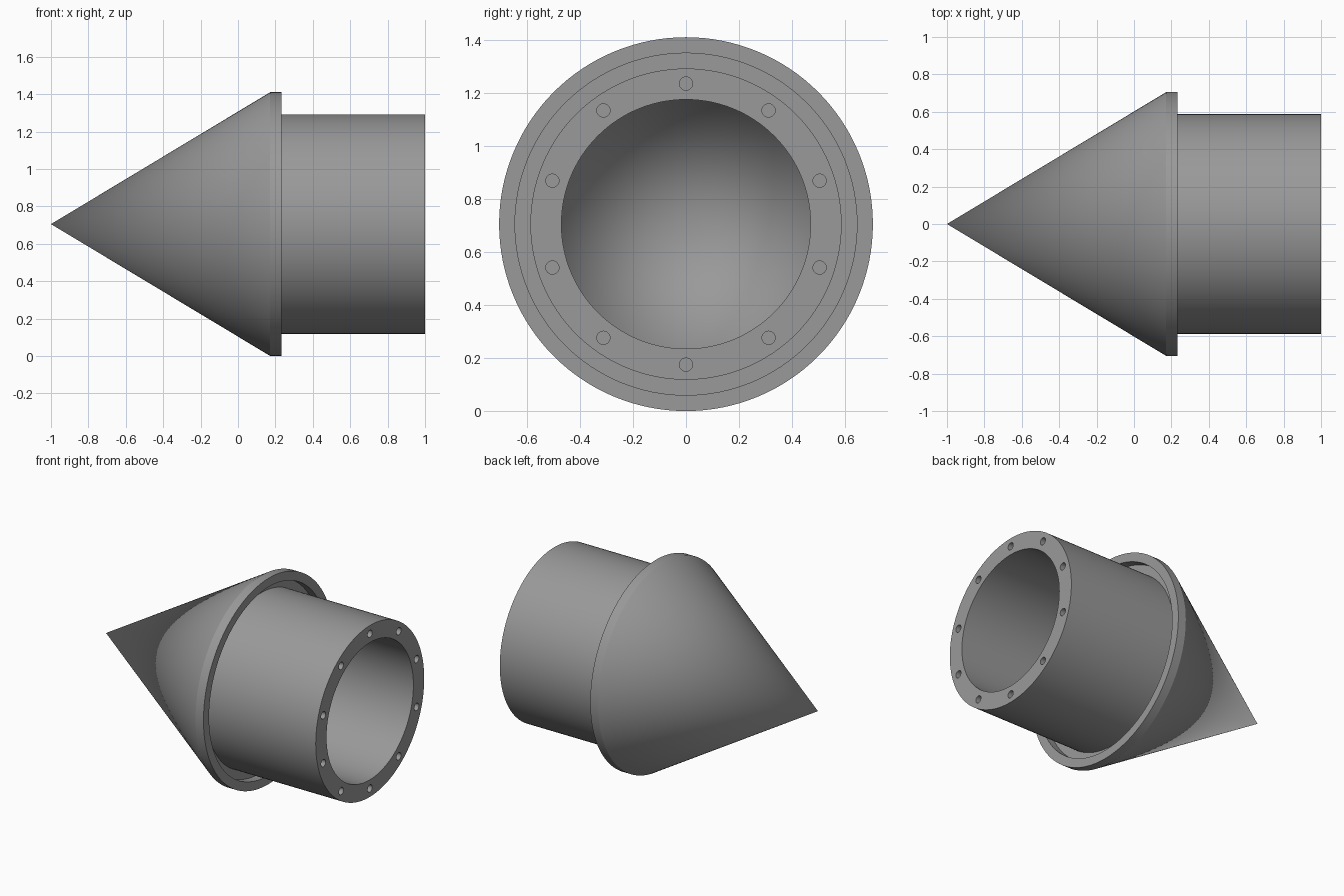
import bpy, bmesh, math
from mathutils import Matrix, Vector

if "Cube" in bpy.data.objects:
    bpy.data.objects.remove(bpy.data.objects["Cube"])

AXIS_Z = 0.705
SEGMENTS = 128

metal = bpy.data.materials.new("mid grey metal")
metal.diffuse_color = (0.32, 0.32, 0.32, 1)
metal.use_nodes = True
metal.node_tree.nodes["Principled BSDF"].inputs["Base Color"].default_value = metal.diffuse_color


def revolve(name, profile):
    """Spin an (x, radius) profile around the horizontal x axis."""
    bm = bmesh.new()
    verts = [bm.verts.new((x, 0, r)) for x, r in profile]
    edges = [bm.edges.new(pair) for pair in zip(verts, verts[1:])]
    bmesh.ops.spin(bm, geom=verts + edges, cent=(0, 0, 0), axis=(1, 0, 0),
                   angle=math.tau, steps=SEGMENTS, use_duplicate=False)
    bmesh.ops.remove_doubles(bm, verts=bm.verts, dist=1e-5)
    bmesh.ops.recalc_face_normals(bm, faces=bm.faces)
    return finish(name, bm)


def finish(name, bm):
    mesh = bpy.data.meshes.new(name)
    bm.to_mesh(mesh)
    bm.free()
    mesh.materials.append(metal)
    obj = bpy.data.objects.new(name, mesh)
    obj.location.z = AXIS_Z
    bpy.context.collection.objects.link(obj)
    return obj


# Hollow nose cone, grooved rim and tubular sleeve as one closed wall
body = revolve("cone_and_sleeve", [
    (-1.0, 0), (0.172, 0.705), (0.232, 0.705),      # outer cone and rim
    (0.232, 0.645), (0.172, 0.645), (0.172, 0.587),  # groove behind rim
    (1.0, 0.587), (1.0, 0.47),                       # sleeve and end face
    (0.01, 0.47), (-0.77, 0),                        # bore and inner cone
])

# Ten blind bolt holes in the end face
bm = bmesh.new()
for i in range(10):
    a = math.radians(90 + 36 * i)
    centre = Vector((1.0, 0.53 * math.cos(a), 0.53 * math.sin(a)))
    bmesh.ops.create_cone(bm, cap_ends=True, segments=24, radius1=0.025,
                          radius2=0.025, depth=0.24,
                          matrix=Matrix.Translation(centre) @ Matrix.Rotation(math.pi / 2, 4, 'Y'))
cutter = finish("bolt_hole_cutter", bm)
cutter.hide_render = True

cut = body.modifiers.new("bolt_holes", 'BOOLEAN')
cut.operation = 'DIFFERENCE'
cut.solver = 'EXACT'
cut.object = cutter
bpy.context.view_layer.objects.active = body
body.select_set(True)
bpy.ops.object.modifier_apply(modifier=cut.name)
bpy.data.objects.remove(cutter)

bpy.ops.object.shade_smooth_by_angle(angle=math.radians(30))
